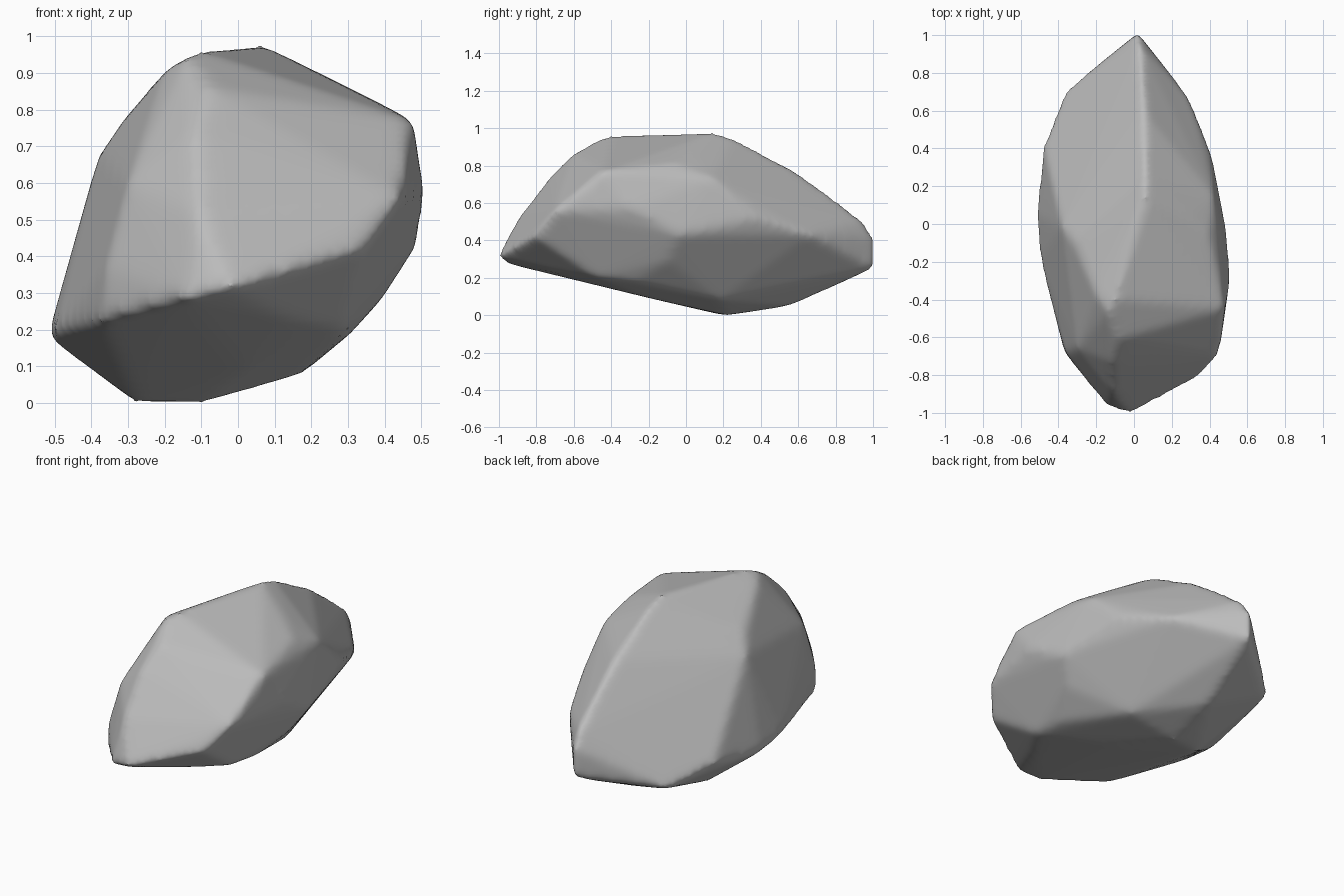
import bpy
import bmesh
from mathutils import Vector

# Remove the default object
default_cube = bpy.data.objects.get("Cube")
if default_cube:
    bpy.data.objects.remove(default_cube, do_unlink=True)

# Corner points of the boulder, in hundredths of a unit, grouped by edge
crest = [(2, 101, 42), (3, 95, 51), (5, 60, 77), (6, 25, 95), (6, 14, 98), (-10, -40, 96),
         (-14, -47, 94), (-8, -61, 86), (-12, -73, 74), (-11, -90, 52), (-2, -101, 31)]
left_slope = [(-20, -38, 91), (-31, -10, 78), (-38, -2, 68), (-30, -66, 60)]
left_edge = [(-52, 5, 18), (-50, -18, 19), (-37, -68, 22), (-14, -97, 28),
             (-48, 42, 24), (-37, 70, 17), (-36, -68, 37)]
right_shoulder = [(48, -45, 77), (45, -70, 56), (35, -81, 42), (51, -28, 57),
                  (49, -3, 43), (41, 38, 52), (30, 66, 43), (40, -6, 81), (43, 14, 73),
                  (30, 5, 85)]
underside = [(-28, 20, 0), (-10, 22, 0), (18, 18, 8), (-5, 56, 5), (-10, 72, 14),
             (2, 101, 25), (40, -10, 29), (30, -27, 18), (29, -48, 20),
             (2, -19, 9), (13, -70, 23)]


def make_material(name, value):
    """Plain grey material shown alike in viewport and render."""
    material = bpy.data.materials.new(name)
    material.use_nodes = True
    colour = (value, value, value, 1)
    material.diffuse_color = colour
    shader = material.node_tree.nodes["Principled BSDF"]
    shader.inputs["Base Color"].default_value = colour
    shader.inputs["Roughness"].default_value = 0.9
    return material


def make_hull(name, corners):
    """Closed convex block spanning the given corner points."""
    bm = bmesh.new()
    for corner in corners:
        bm.verts.new(Vector(corner) / 100)
    result = bmesh.ops.convex_hull(bm, input=bm.verts[:])
    loose = {v for v in result["geom_interior"] if isinstance(v, bmesh.types.BMVert)}
    bmesh.ops.delete(bm, geom=list(loose), context="VERTS")
    bmesh.ops.recalc_face_normals(bm, faces=bm.faces[:])
    mesh = bpy.data.meshes.new(name)
    bm.to_mesh(mesh)
    bm.free()
    block = bpy.data.objects.new(name, mesh)
    bpy.context.collection.objects.link(block)
    return block


# Boulder body: faceted block with worn, rounded edges
boulder = make_hull("boulder", crest + left_slope + left_edge + right_shoulder + underside)
boulder.data.materials.append(make_material("stone grey", 0.5))

remesh = boulder.modifiers.new("even surface", "REMESH")
remesh.mode = "VOXEL"
remesh.voxel_size = 0.02
remesh.use_smooth_shade = True

wear = boulder.modifiers.new("worn edges", "SMOOTH")
wear.factor = 0.5
wear.iterations = 14

# Smooth shading across the worn surface
bpy.context.view_layer.objects.active = boulder
boulder.select_set(True)
bpy.ops.object.shade_smooth()
